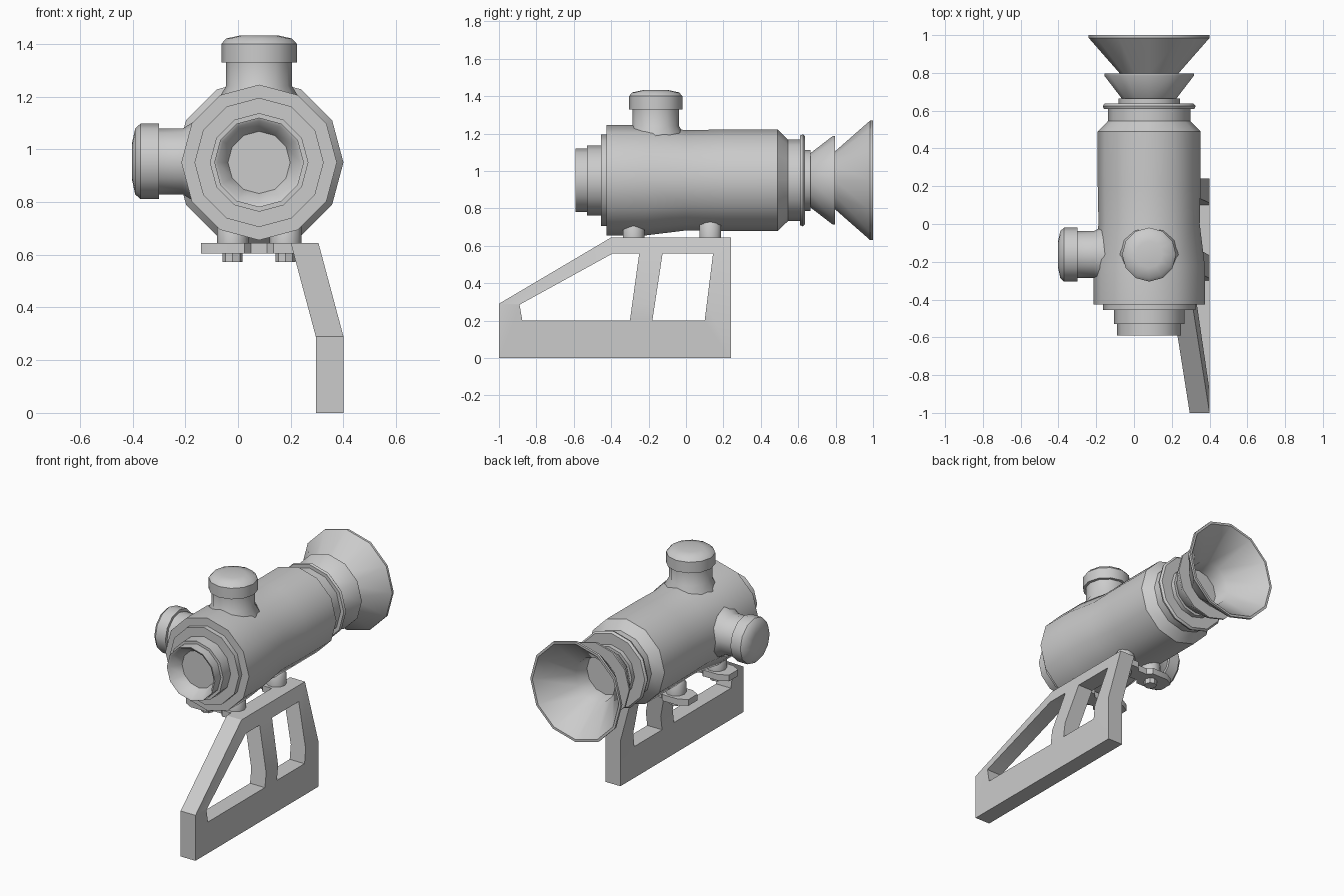
import bpy, bmesh, math
from mathutils import Matrix, Vector

if "Cube" in bpy.data.objects:
    bpy.data.objects.remove(bpy.data.objects["Cube"])

AXIS_X, AXIS_Z = 0.08, 0.95   # centre line of the sight tube
TURRET_Y = -0.162


def finish(bm, name, angle=40):
    bmesh.ops.recalc_face_normals(bm, faces=bm.faces)
    mesh = bpy.data.meshes.new(name)
    bm.to_mesh(mesh)
    bm.free()
    ob = bpy.data.objects.new(name, mesh)
    bpy.context.collection.objects.link(ob)
    smooth(ob, angle)
    return ob


def smooth(ob, angle):
    bpy.ops.object.select_all(action='DESELECT')
    ob.select_set(True)
    bpy.context.view_layer.objects.active = ob
    bpy.ops.object.shade_smooth_by_angle(angle=math.radians(angle))


def lathe(name, profile, origin, direction, sides=12):
    """Revolve (height, radius) pairs around a direction and cap both ends."""
    bm = bmesh.new()
    rings = []
    for h, r in profile:
        rings.append([bm.verts.new((r * math.cos(a), r * math.sin(a), h))
                      for a in (2 * math.pi * i / sides for i in range(sides))])
    for a, b in zip(rings, rings[1:]):
        for i in range(sides):
            j = (i + 1) % sides
            bm.faces.new((a[i], a[j], b[j], b[i]))
    bm.faces.new(rings[0])
    bm.faces.new(rings[-1])
    rot = Vector((0, 0, 1)).rotation_difference(Vector(direction)).to_matrix().to_4x4()
    bm.transform(Matrix.Translation(origin) @ rot)
    return finish(bm, name)


def prism(name, points, depth, angle=30):
    """Extrude a flat outline of 3D points by a vector."""
    bm = bmesh.new()
    face = bm.faces.new([bm.verts.new(p) for p in points])
    res = bmesh.ops.extrude_face_region(bm, geom=[face], use_keep_orig=True)
    verts = [g for g in res['geom'] if isinstance(g, bmesh.types.BMVert)]
    bmesh.ops.translate(bm, verts=verts, vec=depth)
    return finish(bm, name, angle)


# Sight tube: eyepiece lens, stepped rings, body, collar, hollow bell, far lens
lathe("sight_tube", [
    (-0.51, 0.118), (-0.585, 0.158), (-0.59, 0.17), (-0.53, 0.17),
    (-0.53, 0.187), (-0.455, 0.187), (-0.455, 0.245), (-0.425, 0.245),
    (-0.425, 0.295), (-0.22, 0.295), (0.0, 0.268), (0.20, 0.272), (0.49, 0.272),
    (0.545, 0.218), (0.61, 0.218), (0.61, 0.24), (0.625, 0.246), (0.637, 0.235),
    (0.637, 0.163), (0.665, 0.163), (0.665, 0.145), (0.785, 0.237),
    (0.797, 0.237), (0.797, 0.155), (0.985, 0.32), (1.0, 0.32),
    (1.0, 0.305), (0.80, 0.14), (0.70, 0.13)],
    (AXIS_X, 0, AXIS_Z), (0, 1, 0))

# Adjustment turrets: flared stem and domed cap, heights measured from the tube axis
turret = [(0.15, 0.165), (0.24, 0.155), (0.29, 0.125), (0.38, 0.125),
          (0.38, 0.143), (0.45, 0.143), (0.47, 0.125), (0.482, 0.07)]
lathe("top_turret", turret, (AXIS_X, TURRET_Y, AXIS_Z), (0, 0, 1))
lathe("side_turret", turret, (AXIS_X, TURRET_Y, AXIS_Z + 0.004), (-1, 0, 0))

# Cranked side plate, cut to its outline with two windows
plate = prism("mount_plate", [(x, -1, z) for x, z in (
    (0.295, 0), (0.40, 0), (0.40, 0.29), (0.305, 0.645), (0.20, 0.645), (0.295, 0.29))],
    (0, 1.24, 0))
cut_shapes = {
    "nose_cutter": [(-1.2, 0.172), (-0.2, 0.763), (-0.2, 0.95), (-1.2, 0.95)],
    "front_window_cutter": [(-0.89, 0.285), (-0.39, 0.56), (-0.25, 0.56),
                            (-0.30, 0.20), (-0.875, 0.20)],
    "rear_window_cutter": [(-0.125, 0.56), (0.145, 0.56), (0.10, 0.20), (-0.18, 0.20)],
}
cutters = []
for name, shape in cut_shapes.items():
    cutter = prism(name, [(0, y, z) for y, z in shape], (0.6, 0, 0))
    cutter.hide_render = True
    mod = plate.modifiers.new(name, 'BOOLEAN')
    mod.operation = 'DIFFERENCE'
    mod.solver = 'EXACT'
    mod.object = cutter
    cutters.append(cutter)
bpy.context.view_layer.update()
evaluated = plate.evaluated_get(bpy.context.evaluated_depsgraph_get())
plate_mesh = bpy.data.meshes.new_from_object(evaluated)
plate.modifiers.clear()
plate.data = plate_mesh
for cutter in cutters:
    bpy.data.objects.remove(cutter)
smooth(plate, 30)

# Cross bars with two widened pads, each carrying a post above and a nut below
half = [(-0.14, 0.045), (-0.085, 0.075), (0.025, 0.075), (0.05, 0.045),
        (0.11, 0.045), (0.135, 0.075), (0.22, 0.075), (0.25, 0.045)]
for end, y in (("front", -0.28), ("rear", 0.13)):
    outline = ([(x, y - w, 0.605) for x, w in half] +
               [(x, y + w, 0.605) for x, w in reversed(half)])
    prism(end + "_cross_bar", outline, (0, 0, 0.04))
    for side, x in (("left", AXIS_X - 0.10), ("right", AXIS_X + 0.10)):
        lathe(f"{end}_{side}_post", [(0.64, 0.06), (0.71, 0.06), (0.735, 0.042), (0.745, 0.02)],
              (x, y, 0), (0, 0, 1), 10)
        lathe(f"{end}_{side}_nut", [(0.572, 0.038), (0.61, 0.038)],
              (x, y, 0), (0, 0, 1), 8)
